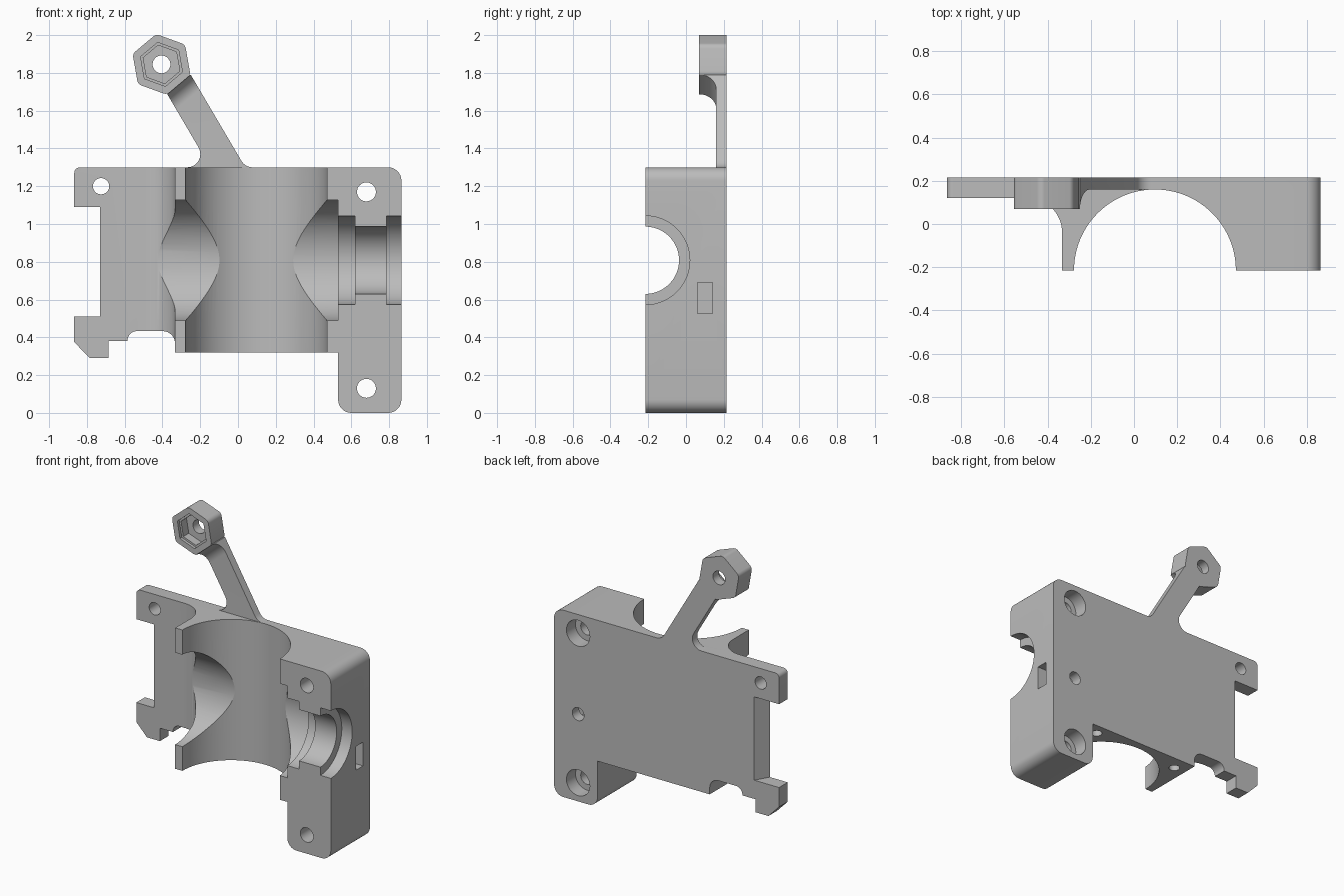
import bpy, bmesh
from math import sin, cos, pi, radians, tan
from mathutils import Vector

cube = bpy.data.objects.get("Cube")
if cube:
    bpy.data.objects.remove(cube, do_unlink=True)

grey = bpy.data.materials.new("plain grey")
grey.use_nodes = True
grey.diffuse_color = (0.5, 0.5, 0.5, 1)
grey.node_tree.nodes["Principled BSDF"].inputs["Base Color"].default_value = (0.5, 0.5, 0.5, 1)


def arc(cx, cy, r, a0, a1, n=16):
    return [(cx + r * cos(radians(a0 + (a1 - a0) * i / n)),
             cy + r * sin(radians(a0 + (a1 - a0) * i / n))) for i in range(n + 1)]


def ring(cx, cy, r, n=48, turn=0):
    return arc(cx, cy, r, turn, turn + 360, n)[:-1]


def rounded(points, n=8):
    """Outline in which a point's third value is its corner radius."""
    out = []
    for i, p in enumerate(points):
        c = Vector(p[:2])
        if len(p) < 3:
            out.append(tuple(c))
            continue
        d0 = (Vector(points[i - 1][:2]) - c).normalized()
        d1 = (Vector(points[(i + 1) % len(points)][:2]) - c).normalized()
        half = d0.angle(d1) / 2
        mid = c + (d0 + d1).normalized() * p[2] / sin(half)
        s = c + d0 * p[2] / tan(half) - mid
        e = c + d1 * p[2] / tan(half) - mid
        turn = s.angle(e)
        for k in range(n + 1):
            t = k / n
            out.append(tuple(mid + (s * sin((1 - t) * turn) + e * sin(t * turn)) / sin(turn)))
    return out


PLACE = {"x": lambda u, v, t: (t, u, v),
         "y": lambda u, v, t: (u, t, v),
         "z": lambda u, v, t: (u, v, t)}


def prism(name, pts, axis, a, b):
    """Extrude a flat outline along an axis from a to b."""
    bm = bmesh.new()
    lo, hi = [[bm.verts.new(PLACE[axis](u, v, t)) for u, v in pts] for t in (a, b)]
    bm.faces.new(lo)
    bm.faces.new(hi)
    for i in range(len(pts)):
        j = (i + 1) % len(pts)
        bm.faces.new((lo[i], lo[j], hi[j], hi[i]))
    bmesh.ops.recalc_face_normals(bm, faces=bm.faces)
    me = bpy.data.meshes.new(name)
    bm.to_mesh(me)
    bm.free()
    me.materials.append(grey)
    ob = bpy.data.objects.new(name, me)
    bpy.context.collection.objects.link(ob)
    return ob


def select(ob):
    bpy.ops.object.select_all(action="DESELECT")
    ob.select_set(True)
    bpy.context.view_layer.objects.active = ob


def cut(ob, *shape):
    tool = prism("cutter", *shape)
    tool.hide_render = True
    mod = ob.modifiers.new("cut", "BOOLEAN")
    mod.operation, mod.solver, mod.object = "DIFFERENCE", "EXACT", tool
    select(ob)
    bpy.ops.object.modifier_apply(modifier="cut")
    bpy.data.objects.remove(tool, do_unlink=True)


BACK, FRONT = 0.215, -0.215
BORE_Z = 0.808

# Body: full front outline, carved afterwards
outline = [(-.867, 1.3, .03), (-.867, 1.09), (-.73, 1.09), (-.73, .51), (-.867, .51),
           (-.867, .375), (-.785, .29), (-.685, .29), (-.685, .38), (-.585, .38),
           (-.585, .433, .05), (-.333, .433, .066), (-.333, .32), (.53, .32),
           (.53, 0, .07), (.865, 0, .07), (.865, 1.3, .07)]
body = prism("bracket_body", rounded(outline), "y", FRONT, BACK)

# Thin left plate with a fillet running into the bore wall
cut(body, [(-1, -.5), (-.333, -.5)] + arc(-.493, -.04, .16, 0, 90) + [(-1, .12)], "z", -.1, 1.5)
# Slanted back edge of the plate notch
cut(body, [(-.736, .11), (-.667, .229), (-.8, .229), (-.8, .11)], "z", .51, 1.09)

# Upright bore and stepped cross bore
cut(body, ring(.097, FRONT, .375, 96), "z", -.1, 1.5)
for r, a, b in ((.32, -.6, .53), (.235, .5, .62), (.178, .6, .8), (.235, .785, 1)):
    cut(body, ring(FRONT, BORE_Z, r, 96), "x", a, b)

# Bolt holes with counterbores at the back
for z in (.13, 1.17):
    cut(body, ring(.68, z, .05), "y", -.5, .5)
    cut(body, ring(.68, z, .09), "y", .115, .5)
cut(body, ring(-.725, 1.2, .043), "y", -.5, .5)

# Set screw hole and its side nut slot
cut(body, ring(.68, .607, .045), "y", .02, .5)
cut(body, [(.06, .525), (.14, .525), (.14, .69), (.06, .69)], "x", .6, 1)

# Small blind holes underneath
for x, y in ((-.245, .115), (.43, .135)):
    cut(body, ring(x, y, .035, 24), "z", .2, .55)

# Hexagonal nut holder with stepped pocket
HX, HZ = -.405, 1.845
corners = ring(HX, HZ, .163, 6, -20)
holder = prism("nut_holder", rounded([(u, v, .035) for u, v in corners]), "y", .07, BACK)
cut(holder, ring(HX, HZ, .118, 6, -20), "y", 0, .09)
cut(holder, ring(HX, HZ, .103, 6, -20), "y", 0, .15)
cut(holder, ring(HX, HZ, .047), "y", 0, .5)

# Slanted arm with filleted foot
arm = prism("arm", rounded([(-.376, 1.69), (-.147, 1.3, .07), (-.3, 1.3), (-.3, 1.29), (.1, 1.29),
                            (.1, 1.3), (.038, 1.3, .07), (-.25, 1.79), (-.258, 1.79)]),
            "y", .07, BACK)

# Thin the arm, leaving a curved step at the nut holder
tool_pts = [(.141, 0)] + arc(.231, .07, .09, 180, 90) + [(1.2, .16), (1.2, 0)]
tool = prism("arm_cutter", tool_pts, "z", -.8, .8)
tool.hide_render = True
d = Vector((cos(radians(-50)), 0, sin(radians(-50))))
e = Vector((-d.z, 0, d.x))
for v in tool.data.vertices:
    s, y, w = v.co
    v.co = Vector((HX, y, HZ)) + d * s + e * w
bm = bmesh.new()
bm.from_mesh(tool.data)
bmesh.ops.recalc_face_normals(bm, faces=bm.faces)
bm.to_mesh(tool.data)
bm.free()
mod = arm.modifiers.new("thin", "BOOLEAN")
mod.operation, mod.solver, mod.object = "DIFFERENCE", "EXACT", tool
select(arm)
bpy.ops.object.modifier_apply(modifier="thin")
bpy.data.objects.remove(tool, do_unlink=True)

for ob in (body, holder, arm):
    select(ob)
    bpy.ops.object.shade_smooth_by_angle(angle=radians(30))
